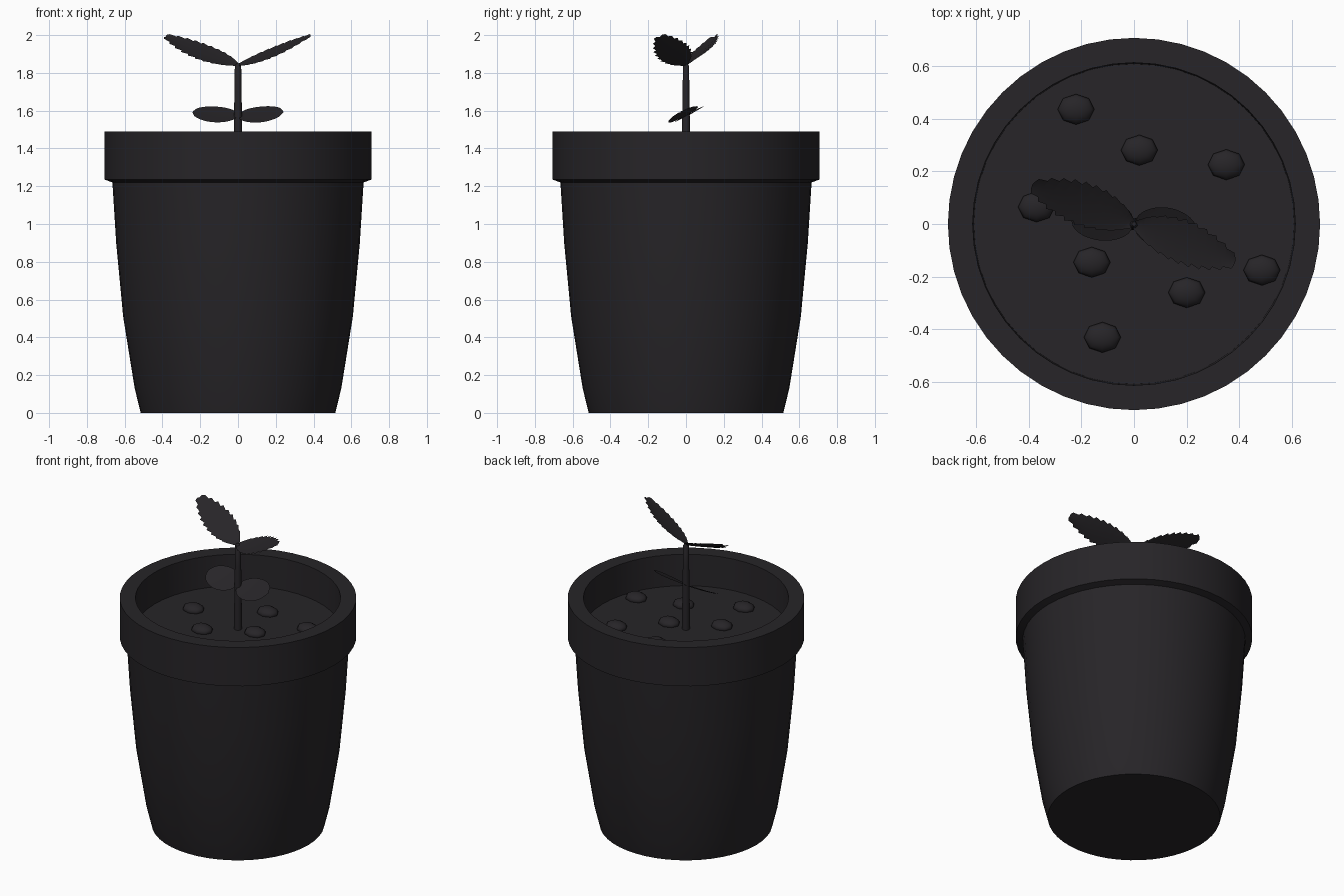
import bpy, bmesh, math
from mathutils import Vector

if "Cube" in bpy.data.objects:
    bpy.data.objects.remove(bpy.data.objects["Cube"])

dark = bpy.data.materials.new("dark_clay")
dark.diffuse_color = (0.02, 0.018, 0.021, 1)
dark.use_nodes = True
dark.node_tree.nodes["Principled BSDF"].inputs["Base Color"].default_value = dark.diffuse_color
SOIL = 1.285


def finish(name, bm, angle=40):
    bmesh.ops.recalc_face_normals(bm, faces=bm.faces)
    me = bpy.data.meshes.new(name)
    bm.to_mesh(me)
    bm.free()
    ob = bpy.data.objects.new(name, me)
    bpy.context.collection.objects.link(ob)
    me.materials.append(dark)
    bpy.ops.object.select_all(action='DESELECT')
    bpy.context.view_layer.objects.active = ob
    ob.select_set(True)
    bpy.ops.object.shade_smooth_by_angle(angle=math.radians(angle))
    return ob


def lathe(name, profile, n, angle=40):
    """Revolve (radius, z) points around z and cap both ends."""
    bm = bmesh.new()
    rings = [[bm.verts.new((r * math.cos(math.tau * i / n), r * math.sin(math.tau * i / n), z))
              for i in range(n)] for r, z in profile]
    for a, b in zip(rings, rings[1:]):
        for i in range(n):
            j = (i + 1) % n
            bm.faces.new((a[i], a[j], b[j], b[i]))
    bm.faces.new(rings[0][::-1])
    bm.faces.new(rings[-1])
    return finish(name, bm, angle)


def leaf(name, base, tip, across, half_width, teeth=0, steps=16, crease=0.008):
    """Leaf blade of two halves along a midrib, optionally saw-toothed."""
    base, tip = Vector(base), Vector(tip)
    d = tip - base
    w = Vector(across)
    w = (w - d * (w.dot(d) / d.length_squared)).normalized()
    up = d.cross(w).normalized()
    if up.z < 0:
        up = -up
    n = teeth * 2 if teeth else steps
    bm = bmesh.new()
    rows = []
    for i in range(n + 1):
        t = i / n
        p = base + d * t - up * crease * math.sin(math.pi * t)
        if teeth:
            h = half_width * (math.sin(math.pi * (0.03 + 0.93 * t ** 0.9)) ** 0.75)
            h *= 1.06 if i % 2 else 0.9
            slide = d * (0.03 if i % 2 else 0)     # teeth lean towards the tip
        else:
            h = half_width * math.sqrt(max(0.004, 1 - (2 * t - 1) ** 2))
            slide = d * 0
        rows.append([bm.verts.new(p + slide + w * h + up * crease), bm.verts.new(p),
                     bm.verts.new(p + slide - w * h + up * crease)])
    for a, b in zip(rows, rows[1:]):
        bm.faces.new((a[0], b[0], b[1], a[1]))
        bm.faces.new((a[1], b[1], b[2], a[2]))
    return finish(name, bm)


# Pot with thick rim, hollow down to the soil
lathe("pot", [(0.515, 0), (0.547, 0.13), (0.608, 0.51), (0.645, 0.9), (0.665, 1.22),
              (0.706, 1.235), (0.706, 1.49), (0.612, 1.49), (0.607, SOIL - 0.03)], 48)

# Soil surface
bm = bmesh.new()
bmesh.ops.create_circle(bm, cap_ends=True, segments=48, radius=0.61)
finish("soil", bm).location.z = SOIL

# Pebbles half sunk in the soil
for k, (x, y) in enumerate([(-0.22, 0.435), (0.02, 0.28), (0.35, 0.225), (-0.37, 0.065),
                            (-0.16, -0.145), (0.2, -0.26), (0.485, -0.175), (-0.12, -0.43),
                            (0.124, 0.0)]):
    bm = bmesh.new()
    bmesh.ops.create_uvsphere(bm, u_segments=8, v_segments=6, radius=1)
    ob = finish(f"pebble_{k + 1}", bm, 80)
    ob.scale = (0.07, 0.058, 0.035)
    ob.location = (x, y, SOIL + 0.008)

# Stem
lathe("stem", [(0.024, SOIL - 0.02), (0.022, 1.5), (0.019, 1.7), (0.017, 1.835), (0.008, 1.85)], 10, 60)

# Upper saw-toothed leaves
leaf("upper_leaf_left", (0, 0, 1.835), (-0.385, 0.15, 1.99), (0.3, 0.85, 0.42), 0.088, teeth=10)
leaf("upper_leaf_right", (0, 0, 1.835), (0.385, -0.14, 1.99), (0.3, 0.85, 0.42), 0.088, teeth=10)

# Lower rounded leaves
leaf("lower_leaf_left", (0, 0, 1.57), (-0.24, 0.03, 1.59), (0, 0.88, 0.47), 0.088, crease=0.004)
leaf("lower_leaf_right", (0, 0, 1.57), (0.24, -0.03, 1.59), (0, 0.88, 0.47), 0.088, crease=0.004)
